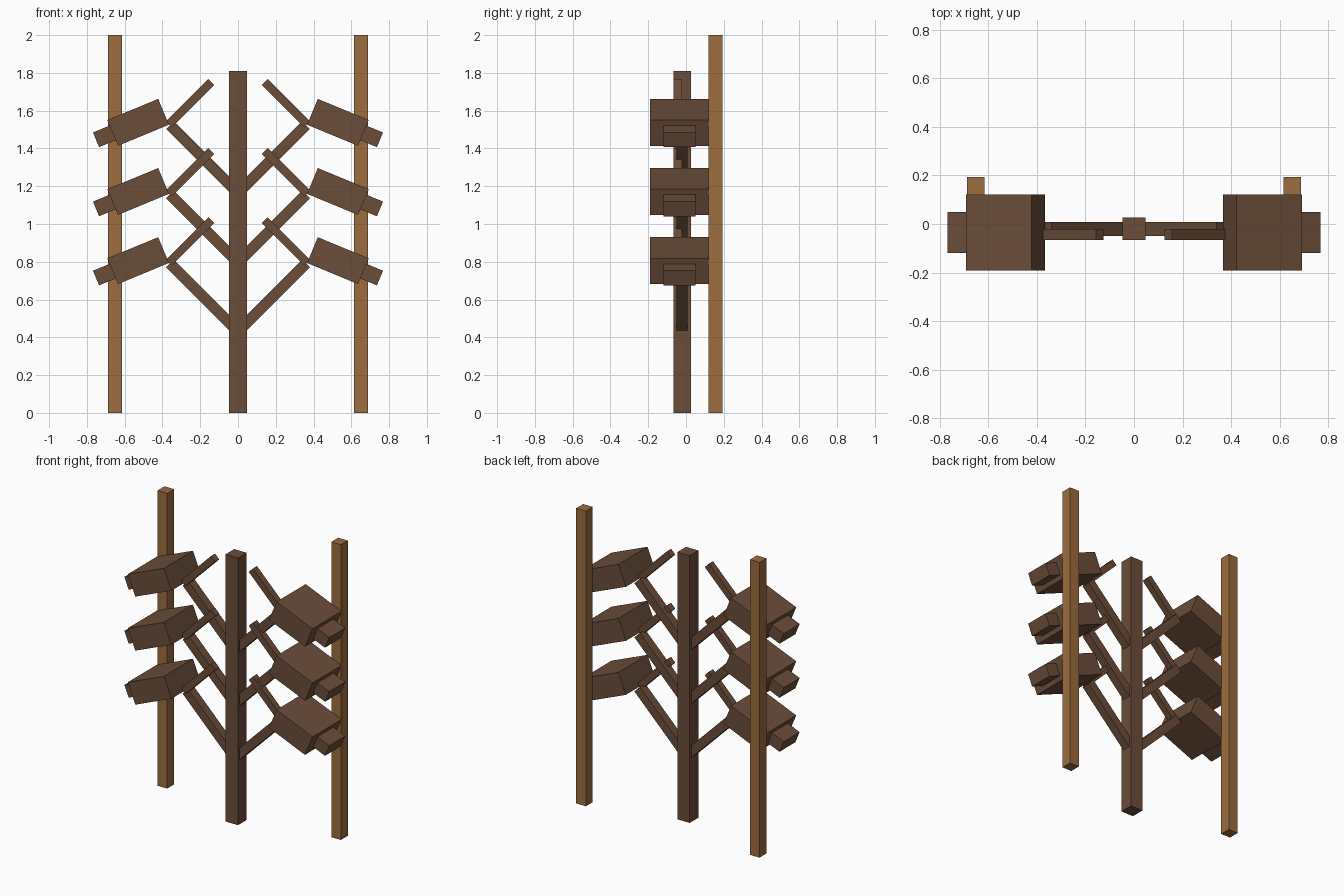
import bpy, math
from mathutils import Matrix, Vector

if "Cube" in bpy.data.objects:
    bpy.data.objects.remove(bpy.data.objects["Cube"])


def material(name, rgb):
    m = bpy.data.materials.new(name)
    m.diffuse_color = (*rgb, 1)
    m.use_nodes = True
    m.node_tree.nodes["Principled BSDF"].inputs["Base Color"].default_value = m.diffuse_color
    return m


dark_wood = material("dark brown wood", (0.147, 0.074, 0.042))
light_wood = material("light brown wood", (0.332, 0.150, 0.050))


def beam(name, start, end, y, depth, height, mat):
    """Square-cut beam running from start to end, both (x, z), at the given y."""
    a, b = Vector((start[0], y, start[1])), Vector((end[0], y, end[1]))
    d = b - a
    bpy.ops.mesh.primitive_cube_add(size=1)
    ob = bpy.context.object
    ob.name = name
    ob.data.transform(Matrix.Diagonal((d.length, depth, height, 1)))
    ob.location = (a + b) / 2
    ob.rotation_euler = (0, -math.atan2(d.z, d.x), 0)
    ob.data.materials.append(mat)
    return ob


# central trunk
beam("trunk", (0, 0), (0, 1.81), -0.02, 0.093, 0.093, dark_wood)

tilt = math.radians(22.5)
dx, dz = math.cos(tilt), -math.sin(tilt)

for side, s in (("left", -1), ("right", 1)):
    # tall rear poles
    beam(side + "_pole", (s * 0.651, 0), (s * 0.651, 2), 0.157, 0.074, 0.072, light_wood)
    for level in range(3):
        h = level * 0.366
        tag = f"{side}_{level + 1}"
        # rising branch and crossing twig
        beam("branch_" + tag, (0, 0.431 + h), (s * 0.36, 0.791 + h),
             -0.02, 0.058, 0.058, dark_wood)
        beam("twig_" + tag, (s * 0.366, 0.796 + h), (s * 0.1415, 1.0205 + h),
             -0.043, 0.044, 0.044, dark_wood)
        # tilted block with a smaller nub at its outer end
        cx, cz = 0.529, 0.806 + h

        def along(t):
            return (s * (cx + dx * t), cz + dz * t)

        beam("block_" + tag, along(-0.146), along(0.146), -0.035, 0.312, 0.148, dark_wood)
        beam("nub_" + tag, along(0.08), along(0.241), -0.035, 0.17, 0.084, dark_wood)
